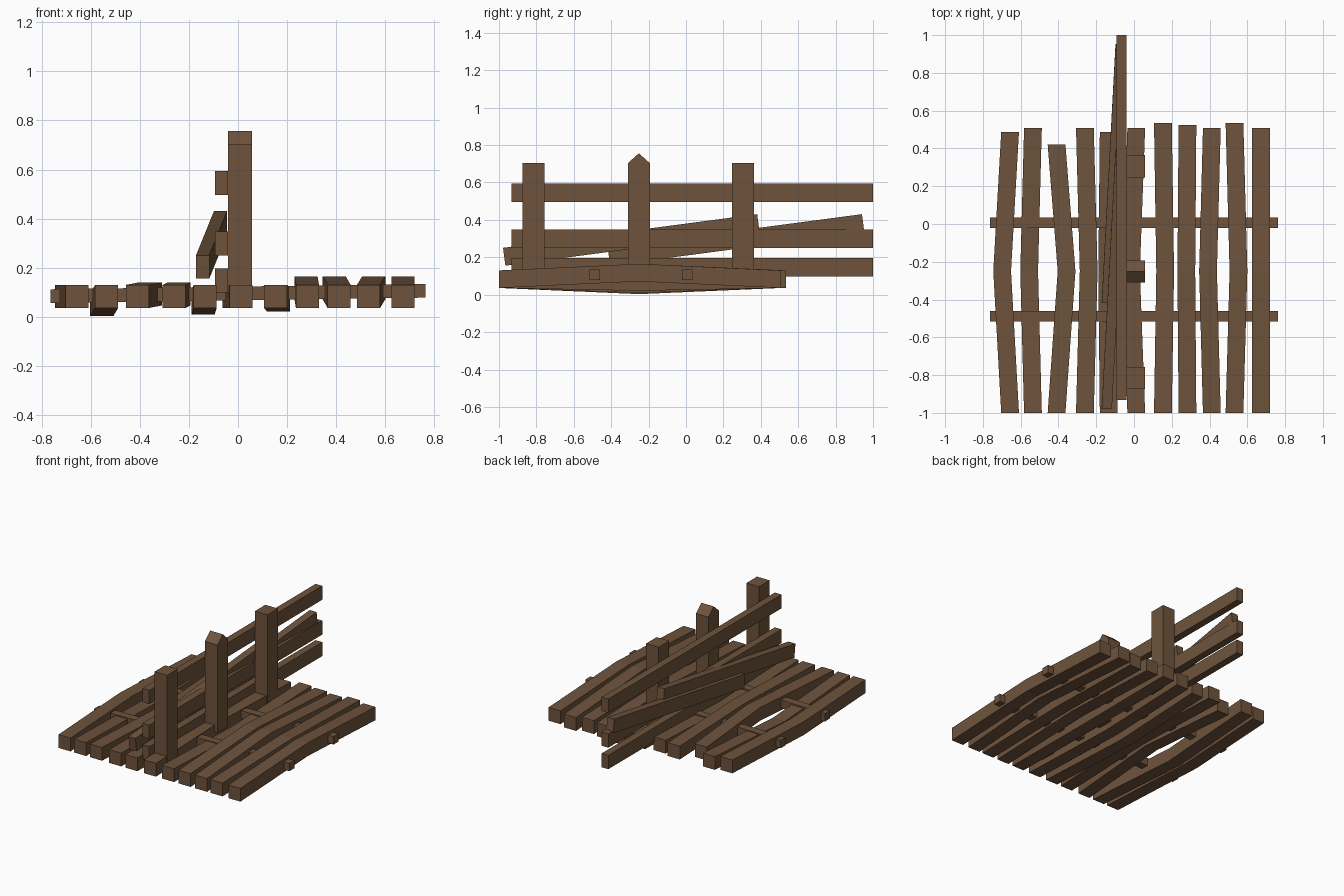
import bpy, bmesh
from mathutils import Vector

cube = bpy.data.objects.get("Cube")
if cube:
    bpy.data.objects.remove(cube, do_unlink=True)

wood = bpy.data.materials.new("brown wood")
wood.use_nodes = True
BROWN = (0.157, 0.087, 0.046, 1)
wood.diffuse_color = BROWN
wood.node_tree.nodes["Principled BSDF"].inputs["Base Color"].default_value = BROWN


def loft(name, rings):
    """Join matching rings of points into a closed solid."""
    bm = bmesh.new()
    loops = [[bm.verts.new(p) for p in ring] for ring in rings]
    n = len(loops[0])
    for a, b in zip(loops, loops[1:]):
        for i in range(n):
            j = (i + 1) % n
            bm.faces.new((a[i], a[j], b[j], b[i]))
    bm.faces.new(loops[0])
    bm.faces.new(loops[-1])
    bmesh.ops.recalc_face_normals(bm, faces=bm.faces)
    mesh = bpy.data.meshes.new(name)
    bm.to_mesh(mesh)
    bm.free()
    mesh.materials.append(wood)
    obj = bpy.data.objects.new(name, mesh)
    bpy.context.collection.objects.link(obj)
    return obj


def ring(centre, across, up):
    """Rectangle about a centre, from two half-size vectors."""
    c, a, u = Vector(centre), Vector(across), Vector(up)
    return [c - a - u, c + a - u, c + a + u, c - a + u]


# Deck planks: x, sideways bow, vertical bow, back end
planks = [
    (-0.656, -0.042, 0.0, 0.487), (-0.535, -0.02, -0.033, 0.508),
    (-0.41, 0.053, 0.01, 0.42), (-0.26, 0.02, 0.01, 0.508),
    (-0.134, -0.008, -0.027, 0.487), (0.012, -0.028, 0.0, 0.508),
    (0.153, 0.012, -0.015, 0.534), (0.283, -0.006, 0.035, 0.523),
    (0.412, -0.02, 0.035, 0.508), (0.532, 0.021, 0.035, 0.534),
    (0.672, 0.0, 0.035, 0.508),
]
HALF = 0.047
for i, (x, bow, lift, back) in enumerate(planks):
    path = [(x, -1, 0.083), (x + bow, -0.25, 0.083 + lift), (x, back, 0.083)]
    loft(f"deck_plank_{i + 1}", [ring(p, (HALF, 0, 0), (0, 0, HALF)) for p in path])

# Slightly tilted cross beams through the deck
for name, y in (("front_beam", -0.488), ("back_beam", 0.006)):
    ends = [(-0.763, y, 0.084), (0.763, y, 0.106)]
    loft(name, [ring(p, (0, 0.028, 0), (0, 0, 0.028)) for p in ends])

# Fence posts, the middle one with a pointed top
for name, y, peak in (("front_post", -0.815, 0), ("middle_post", -0.252, 0.053),
                      ("back_post", 0.305, 0)):
    w, low, high = 0.059, 0.08, 0.703
    outline = [(-w, low), (w, low), (w, high), (-w, high)]
    if peak:
        outline.insert(3, (0, high + peak))
    loft(name, [[(x, y + dy, z) for dy, z in outline] for x in (-0.041, 0.057)])

# Level rails
for name, z in (("low_rail", 0.147), ("middle_rail", 0.299), ("top_rail", 0.545)):
    loft(name, [ring((-0.067, y, z), (0.026, 0, 0), (0, 0, 0.049)) for y in (-0.933, 1)])

# Two loose rails leaning on the fence
for name, shift in (("front_loose_rail", 0), ("back_loose_rail", 0.56)):
    start = Vector((-0.144, -0.972 + shift, 0.203))
    end = Vector((-0.071, 0.387 + shift, 0.383))
    up = Vector((0, -0.132, 1)).normalized() * 0.048
    loft(name, [ring(p, (0.027, 0, 0), up) for p in (start, end)])
